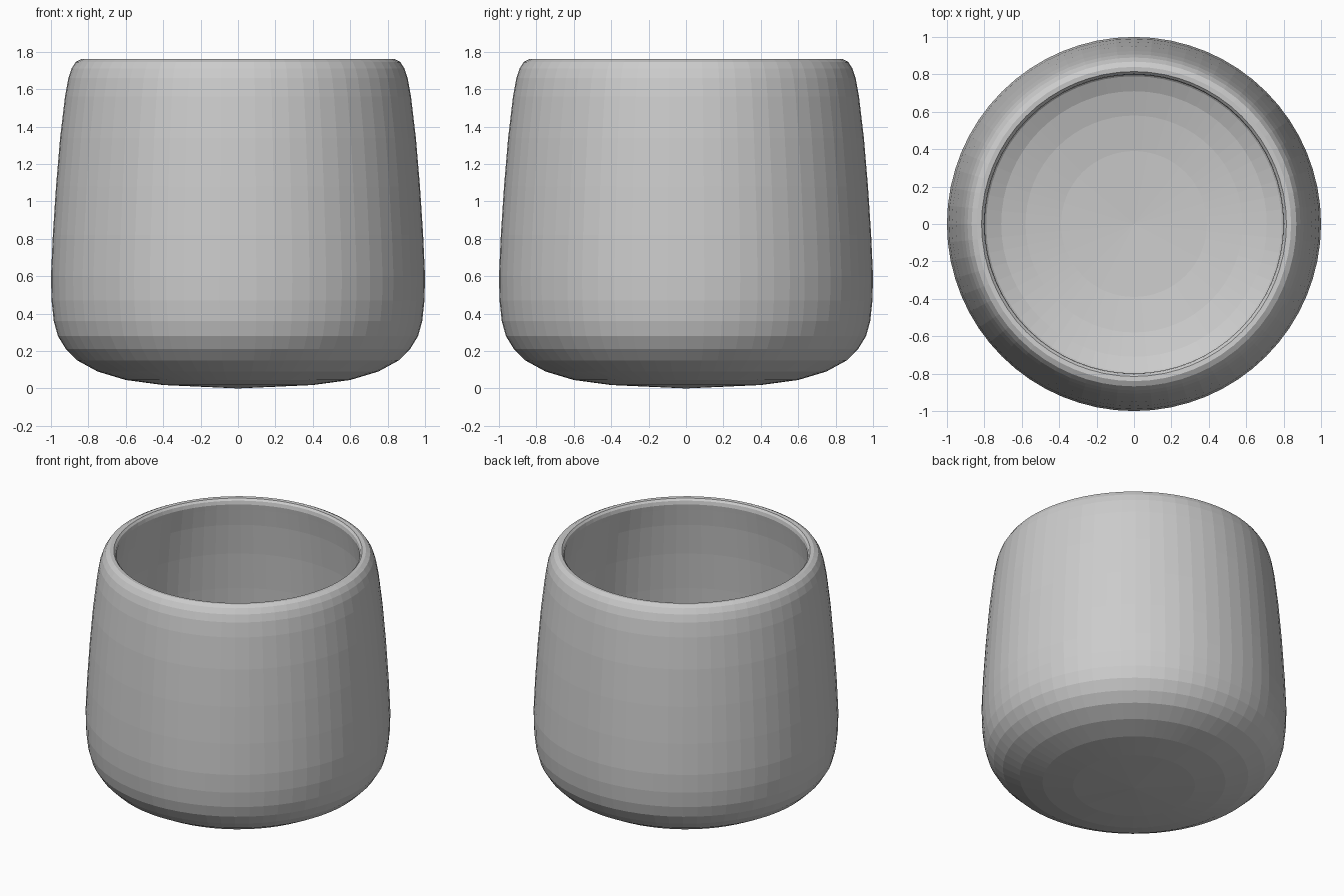
import bpy, bmesh, math

SEGMENTS = 64

# Cup profile (radius, height): outside from base to rim, then inside down to the floor
outside = [(0, 0), (0.4, 0.018), (0.6, 0.045), (0.75, 0.09), (0.86, 0.15),
           (0.92, 0.21), (0.963, 0.28), (0.985, 0.36), (0.997, 0.47), (1.0, 0.6),
           (0.99, 0.82), (0.973, 1.08), (0.951, 1.34), (0.925, 1.56), (0.907, 1.66),
           (0.89, 1.71), (0.868, 1.745), (0.84, 1.76)]
inside = [(0.815, 1.758), (0.803, 1.745), (0.798, 1.72), (0.805, 1.68), (0.825, 1.56),
          (0.851, 1.34), (0.873, 1.08), (0.89, 0.82), (0.9, 0.6), (0.897, 0.48),
          (0.887, 0.4), (0.868, 0.33), (0.84, 0.27), (0.79, 0.22), (0.71, 0.18),
          (0.58, 0.145), (0.39, 0.118), (0, 0.1)]

# Revolve the profile into a closed, thick-walled shell
bm = bmesh.new()
verts = [bm.verts.new((r, 0, z)) for r, z in outside + inside]
edges = [bm.edges.new(pair) for pair in zip(verts, verts[1:])]
bmesh.ops.spin(bm, geom=verts + edges, cent=(0, 0, 0), axis=(0, 0, 1),
               angle=math.tau, steps=SEGMENTS, use_merge=False)
bmesh.ops.remove_doubles(bm, verts=bm.verts[:], dist=0.0005)
bmesh.ops.recalc_face_normals(bm, faces=bm.faces[:])

mesh = bpy.data.meshes.new("cup")
bm.to_mesh(mesh)
bm.free()
cup = bpy.data.objects.new("cup", mesh)
bpy.context.collection.objects.link(cup)

# Plain grey finish
grey = bpy.data.materials.new("plain_grey")
grey.diffuse_color = (0.6, 0.6, 0.6, 1)
mesh.materials.append(grey)
